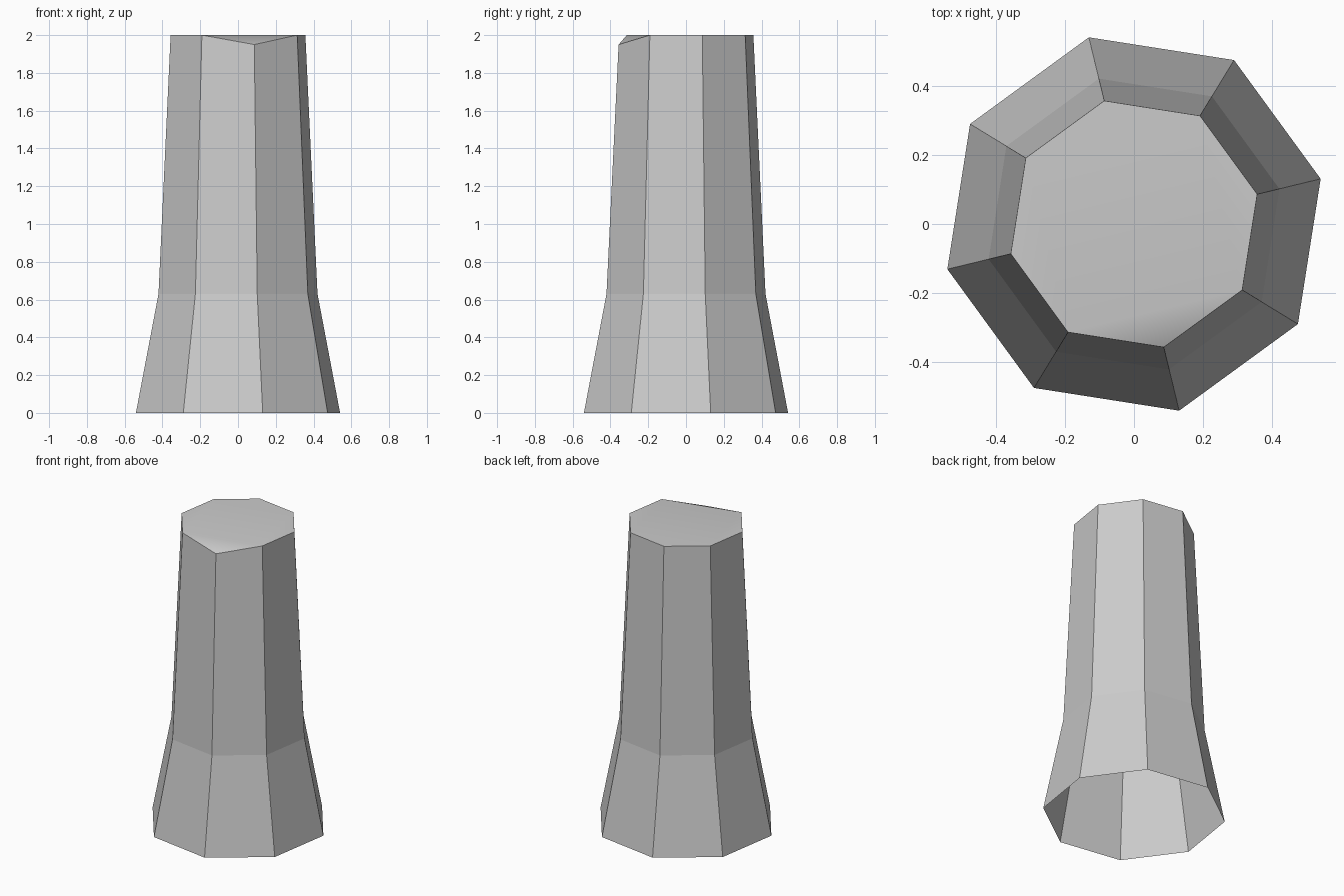
import bpy, bmesh
from math import cos, sin, radians

if "Cube" in bpy.data.objects:
    bpy.data.objects.remove(bpy.data.objects["Cube"])

SIDES = 8
TWIST = 13.6
PROFILE = [(0.556, 0.0), (0.433, 0.63), (0.367, 2.0)]  # radius, height
CHIPPED = 6                                            # lowered top corner

bm = bmesh.new()

# Tapered octagonal rings
rings = []
for r, z in PROFILE:
    angles = [radians(TWIST + 360 / SIDES * i) for i in range(SIDES)]
    rings.append([bm.verts.new((r * cos(a), r * sin(a), z)) for a in angles])
top = rings[-1]
top[CHIPPED].co.z = 1.95

# Side walls, open at the bottom
for low, high in zip(rings, rings[1:]):
    for i in range(SIDES):
        j = (i + 1) % SIDES
        bm.faces.new((low[i], low[j], high[j], high[i]))

# Flat cap plus the sloping chipped corner
cap = bm.faces.new([v for i, v in enumerate(top) if i != CHIPPED])
chip = bm.faces.new((top[CHIPPED - 1], top[CHIPPED], top[CHIPPED + 1]))
cap.smooth = chip.smooth = True
for v in top:
    for e in v.link_edges:
        e.smooth = cap in e.link_faces and chip in e.link_faces

mesh = bpy.data.meshes.new("stone_pillar")
bm.to_mesh(mesh)
bm.free()
pillar = bpy.data.objects.new("stone_pillar", mesh)
bpy.context.collection.objects.link(pillar)
